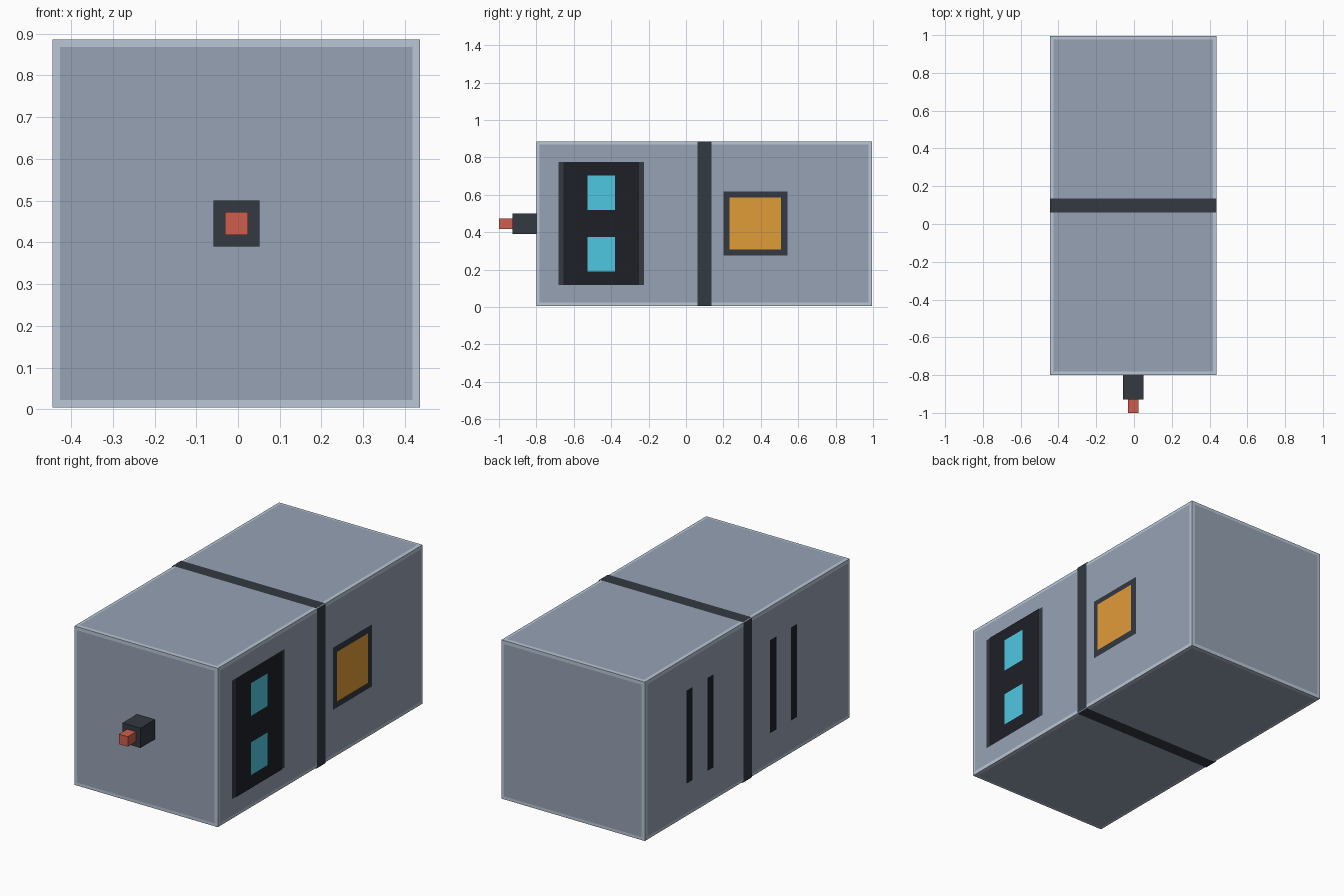
import bpy, bmesh
from mathutils import Vector

if "Cube" in bpy.data.objects:
    bpy.data.objects.remove(bpy.data.objects["Cube"])

# Body extents
LO = Vector((-0.444, -0.80, 0.005))
HI = Vector((0.436, 0.995, 0.886))
CX, CZ = (LO.x + HI.x) / 2, (LO.z + HI.z) / 2


def material(name, rgb):
    m = bpy.data.materials.new(name)
    lin = [c / 12.92 if c < 0.04 else ((c + 0.055) / 1.055) ** 2.4 for c in rgb]
    m.diffuse_color = (*lin, 1)
    m.use_nodes = True
    m.node_tree.nodes["Principled BSDF"].inputs["Base Color"].default_value = m.diffuse_color
    return m


EDGE = material("light_steel", (0.73, 0.78, 0.84))
SKIN = material("steel_blue", (0.59, 0.635, 0.705))
DARK = material("charcoal", (0.20, 0.22, 0.255))
BLACK = material("near_black", (0.115, 0.125, 0.155))
CYAN = material("cyan", (0.31, 0.78, 0.88))
AMBER = material("amber", (0.88, 0.61, 0.22))
RED = material("red", (0.81, 0.37, 0.30))


def finish(name, bm, mat):
    mesh = bpy.data.meshes.new(name)
    bm.to_mesh(mesh)
    bm.free()
    mesh.materials.append(mat)
    ob = bpy.data.objects.new(name, mesh)
    bpy.context.collection.objects.link(ob)
    return ob


def box(name, lo, hi, mat):
    bm = bmesh.new()
    bmesh.ops.create_cube(bm, size=1)
    lo, hi = Vector(lo), Vector(hi)
    for v in bm.verts:
        v.co = (lo + hi) / 2 + v.co * (hi - lo)
    return finish(name, bm, mat)


def decal(name, axis, side, lift, a, b, mat):
    """Flat sheet lifted off one body face; a and b are ranges on the other two axes."""
    others = [i for i in range(3) if i != axis]
    level = HI[axis] + lift if side > 0 else LO[axis] - lift
    bm = bmesh.new()
    verts = []
    for i, j in ((0, 0), (1, 0), (1, 1), (0, 1)):
        co = Vector()
        co[axis], co[others[0]], co[others[1]] = level, a[i], b[j]
        verts.append(bm.verts.new(co))
    face = bm.faces.new(verts)
    face.normal_update()
    if face.normal[axis] * side < 0:
        face.normal_flip()
    return finish(name, bm, mat)


# Main body
box("body", LO, HI, EDGE)

# Inset-coloured skin on each of the six faces
names = {(0, 1): "right", (0, -1): "left", (1, 1): "back",
         (1, -1): "front", (2, 1): "top", (2, -1): "bottom"}
BORDER = 0.018
for (axis, side), label in names.items():
    a, b = [(LO[i] + BORDER, HI[i] - BORDER) for i in range(3) if i != axis]
    decal(label + "_skin", axis, side, 0.0025, a, b, SKIN)

# Band wrapped round the four long faces
BAND = (0.062, 0.136)
for side in (1, -1):
    decal(names[0, side] + "_band", 0, side, 0.005, BAND, (LO.z, HI.z), DARK)
    decal(names[2, side] + "_band", 2, side, 0.005, (LO.x, HI.x), BAND, DARK)

# Right side: dark display with two lit windows
decal("display_frame", 0, 1, 0.006, (-0.682, -0.225), (0.118, 0.775), DARK)
decal("display_panel", 0, 1, 0.009, (-0.655, -0.250), (0.118, 0.775), BLACK)
for i, z in enumerate((0.283, 0.611)):
    decal(f"display_light_{i}", 0, 1, 0.013, (-0.527, -0.380), (z - 0.092, z + 0.092), CYAN)

# Right side: framed amber screen
decal("screen_frame", 0, 1, 0.006, (0.200, 0.543), (0.275, 0.619), DARK)
decal("screen", 0, 1, 0.010, (0.233, 0.508), (0.309, 0.586), AMBER)

# Left side: vent slits
for i, y in enumerate((0.610, 0.426, -0.124, -0.307)):
    decal(f"vent_slit_{i}", 0, -1, 0.005, (y - 0.027, y + 0.027), (0.188, 0.704), BLACK)

# Front nozzle and its tip
for name, r, y0, y1, mat in (("nozzle", 0.055, -0.928, LO.y, DARK),
                             ("nozzle_tip", 0.0275, -1.0, -0.928, RED)):
    box(name, (CX - r, y0, CZ - r), (CX + r, y1, CZ + r), mat)
